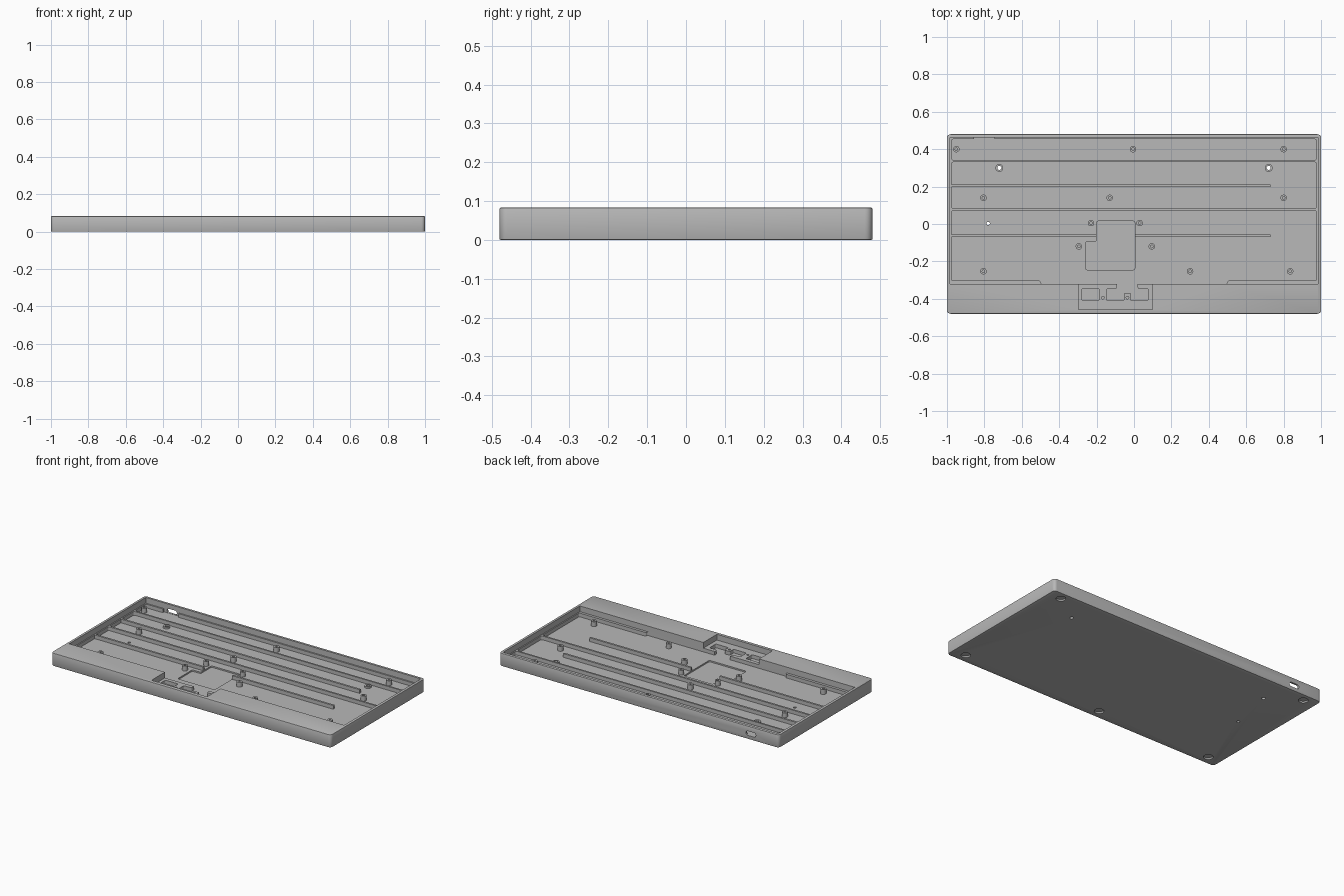
import bpy, bmesh, math
from mathutils import Matrix

cube = bpy.data.objects.get("Cube")
if cube:
    bpy.data.objects.remove(cube, do_unlink=True)

grey = bpy.data.materials.new("mid grey")
grey.use_nodes = True
colour = (0.48, 0.48, 0.48, 1)
grey.diffuse_color = colour
grey.node_tree.nodes["Principled BSDF"].inputs["Base Color"].default_value = colour

TOP, LEDGE, FLOOR = 0.083, 0.046, 0.022


def finish(name, bm):
    bmesh.ops.recalc_face_normals(bm, faces=bm.faces)
    mesh = bpy.data.meshes.new(name)
    bm.to_mesh(mesh)
    bm.free()
    mesh.materials.append(grey)
    obj = bpy.data.objects.new(name, mesh)
    bpy.context.collection.objects.link(obj)
    return obj


def prism(name, outline, z0, z1, radius=0.0, edge=0.0):
    """Extruded outline with rounded corners and optional soft rims."""
    bm = bmesh.new()
    face = bm.faces.new([bm.verts.new((x, y, z0)) for x, y in outline])
    ext = bmesh.ops.extrude_face_region(bm, geom=[face])
    for g in ext["geom"]:
        if isinstance(g, bmesh.types.BMVert):
            g.co.z = z1

    def upright(e):
        return abs(e.verts[0].co.z - e.verts[1].co.z) > 1e-5
    if radius:
        bmesh.ops.bevel(bm, geom=[e for e in bm.edges if upright(e)],
                        offset=radius, segments=5, profile=0.5, affect='EDGES')
    if edge:
        bmesh.ops.bevel(bm, geom=[e for e in bm.edges if not upright(e)],
                        offset=edge, segments=2, profile=0.5, affect='EDGES')
    return finish(name, bm)


def box(name, x0, x1, y0, y1, z0, z1, radius=0.0, edge=0.0):
    return prism(name, [(x0, y0), (x1, y0), (x1, y1), (x0, y1)], z0, z1, radius, edge)


def disc(name, x, y, r, z0, z1, sides=24):
    turn = 2 * math.pi / sides
    return prism(name, [(x + r * math.cos(i * turn), y + r * math.sin(i * turn))
                        for i in range(sides)], z0, z1)


def cut(target, cutter):
    cutter.hide_render = True
    mod = target.modifiers.new("cut", 'BOOLEAN')
    mod.operation, mod.solver, mod.object = 'DIFFERENCE', 'EXACT', cutter
    bpy.context.view_layer.objects.active = target
    bpy.ops.object.modifier_apply(modifier=mod.name)
    bpy.data.objects.remove(cutter, do_unlink=True)


def tube(name, x, y, outer, inner, z0, z1):
    """Hollow standoff made by spinning a rectangular profile."""
    bm = bmesh.new()
    pts = [(inner, z0), (outer, z0), (outer, z1), (inner, z1)]
    vs = [bm.verts.new((x + r, y, z)) for r, z in pts]
    es = [bm.edges.new((vs[i], vs[(i + 1) % 4])) for i in range(4)]
    bmesh.ops.spin(bm, geom=vs + es, cent=(x, y, 0), axis=(0, 0, 1),
                   angle=2 * math.pi, steps=24)
    bmesh.ops.remove_doubles(bm, verts=bm.verts, dist=1e-5)
    return finish(name, bm)


# Outer shell
tray = box("tray", -1, 1, -0.48, 0.48, 0, TOP, 0.02, 0.003)

# Upper opening, leaving a thick front rest
cut(tray, box("opening", -0.983, 0.983, -0.32, 0.463, LEDGE, 0.2))

# Floor wells separated by full-length ribs
for y0, y1 in [(0.342, 0.454), (0.083, 0.331)]:
    cut(tray, box("well", -0.976, 0.976, y0, y1, FLOOR, 0.2, 0.012))
cut(tray, prism("front_well", [(-0.976, 0.071), (-0.976, -0.303), (-0.5, -0.303),
                               (-0.5, -0.32), (0.5, -0.32), (0.5, -0.303),
                               (0.976, -0.303), (0.976, 0.071)], FLOOR, 0.2, 0.008))

# Shallow battery recess in the floor
cut(tray, prism("recess", [(-0.26, -0.245), (0.005, -0.245), (0.005, 0.015), (-0.2, 0.015),
                           (-0.2, -0.095), (-0.26, -0.095)], 0.013, LEDGE - 0.002, 0.01))

# Board bay in the front rest, with its deeper pockets
cut(tray, box("board_bay", -0.298, 0.1, -0.458, -0.315, LEDGE, 0.2, 0.004))
cut(tray, box("left_pocket", -0.278, -0.186, -0.41, -0.345, FLOOR, 0.2, 0.008))
cut(tray, prism("right_pocket", [(-0.092, -0.31), (-0.092, -0.345), (-0.145, -0.345),
                                 (-0.145, -0.41), (-0.054, -0.41), (-0.054, -0.37),
                                 (-0.016, -0.37), (-0.016, -0.41), (0.074, -0.41),
                                 (0.074, -0.345), (0.02, -0.345), (0.02, -0.31)],
                FLOOR, 0.2, 0.006))
for x in (-0.166, -0.035):
    cut(tray, disc("screw_hole", x, -0.394, 0.007, FLOOR, 0.2, 16))

# Cable slot through the back wall, with a relief inside
cut(tray, box("slot_relief", -0.855, -0.745, 0.44, 0.468, FLOOR, 0.066))
slot = box("slot", -0.835, -0.765, 0.023, 0.051, -0.6, -0.44, 0.012)
slot.data.transform(Matrix.Rotation(math.pi / 2, 4, 'X'))
cut(tray, slot)

# Through holes in the floor
for x, y, r in [(-0.72, 0.3, 0.011), (0.72, 0.3, 0.011), (-0.78, 0.003, 0.009)]:
    cut(tray, disc("floor_hole", x, y, r, -0.1, 0.2))

# Round foot recesses underneath
for x, y in [(-0.91, 0.43), (0.91, 0.43), (-0.91, -0.42), (-0.09, -0.42), (0.91, -0.42)]:
    cut(tray, disc("foot_recess", x, y, 0.028, -0.1, 0.01))

# Short floor ribs
for name, x0, x1, y in [("back_rib", -0.978, 0.73, 0.205),
                        ("front_left_rib", -0.978, -0.2, -0.063),
                        ("front_right_rib", 0.005, 0.73, -0.063)]:
    box(name, x0, x1, y - 0.0065, y + 0.0065, FLOOR - 0.002, LEDGE)

# Screw standoffs
spots = [(-0.95, 0.4), (-0.005, 0.4), (0.8, 0.4),
         (-0.805, 0.14), (-0.13, 0.14), (0.8, 0.14),
         (-0.23, 0.005), (0.03, 0.005), (-0.295, -0.12), (0.095, -0.12),
         (-0.805, -0.253), (0.3, -0.253), (0.835, -0.253)]
for x, y in spots:
    tube("standoff", x, y, 0.017, 0.007, FLOOR - 0.002, 0.053)
for x in (-0.72, 0.72):
    tube("hole_collar", x, 0.3, 0.021, 0.011, FLOOR - 0.002, 0.032)

# Smooth the rounded corners, keep edges crisp
bpy.ops.object.select_all(action='DESELECT')
for obj in bpy.context.collection.objects:
    if obj.type == 'MESH' and obj.data.materials and obj.data.materials[0] == grey:
        obj.select_set(True)
bpy.context.view_layer.objects.active = tray
bpy.ops.object.shade_smooth_by_angle(angle=math.radians(30))
